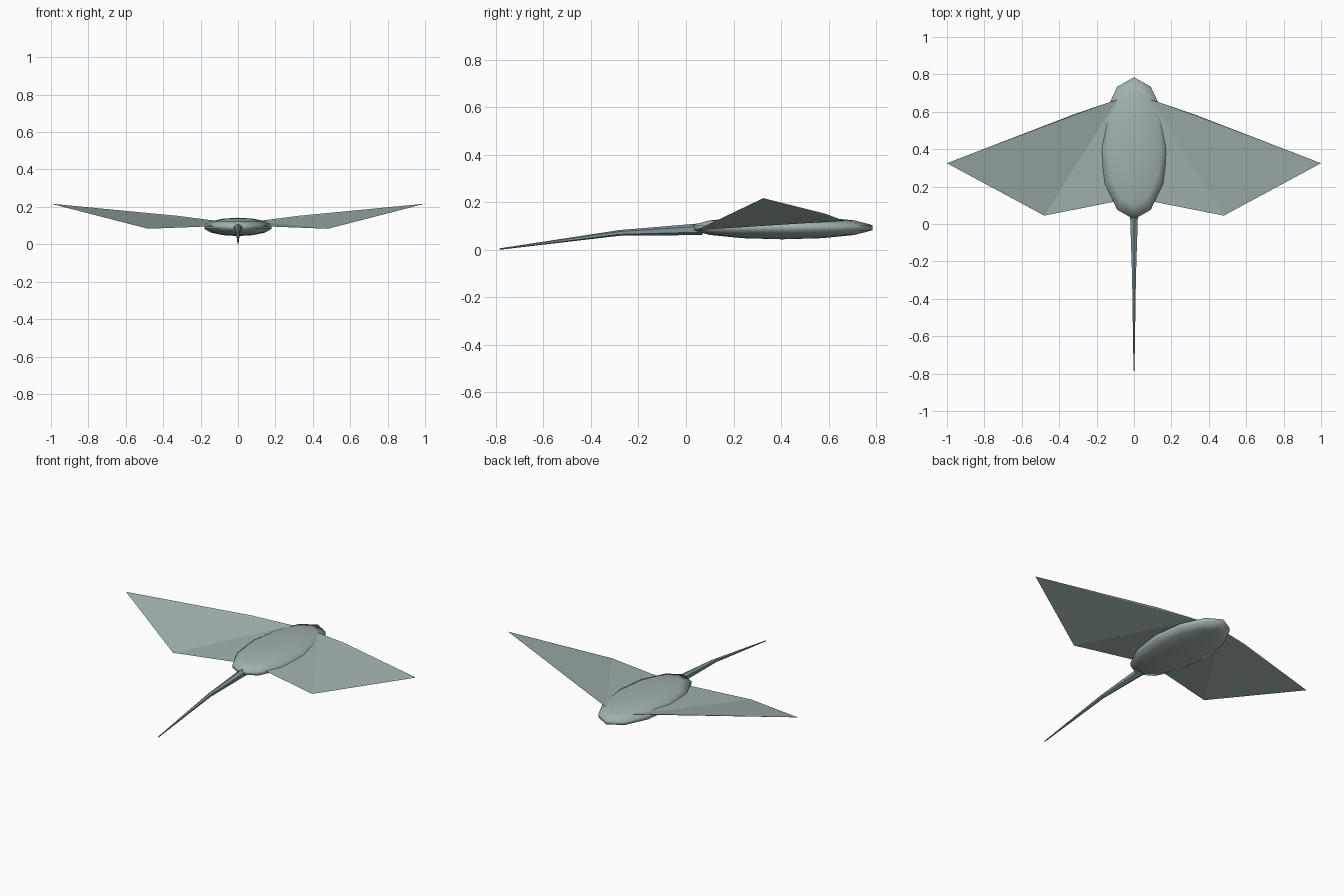
import bpy, bmesh, math
from mathutils import Matrix

if "Cube" in bpy.data.objects:
    bpy.data.objects.remove(bpy.data.objects["Cube"])


def material(name, color):
    m = bpy.data.materials.new(name)
    m.diffuse_color = (*color, 1)
    m.use_nodes = True
    m.node_tree.nodes["Principled BSDF"].inputs["Base Color"].default_value = m.diffuse_color
    return m


def add_object(name, bm, mat, smooth=False):
    mesh = bpy.data.meshes.new(name)
    for f in bm.faces:
        f.smooth = smooth
    bm.to_mesh(mesh)
    bm.free()
    mesh.materials.append(mat)
    ob = bpy.data.objects.new(name, mesh)
    bpy.context.collection.objects.link(ob)
    return ob


skin = material("skin", (0.36, 0.44, 0.44))
tail_skin = material("tail_skin", (0.22, 0.31, 0.33))

# Body: flattened, low-poly sphere
bm = bmesh.new()
bmesh.ops.create_uvsphere(bm, u_segments=12, v_segments=7, radius=1)
bm.transform(Matrix.Translation((0, 0.405, 0.093)) @ Matrix.Diagonal((0.184, 0.39, 0.049, 1)))
add_object("body", bm, skin, smooth=True)

# Wings: thin folded sheet fanned from the front root, mirrored
root = (0.09, 0.665, 0.122)
rim = [(0.32, 0.587, 0.152), (1.0, 0.325, 0.217), (0.48, 0.045, 0.083), (0.09, 0.122, 0.098)]
bm = bmesh.new()
apex = bm.verts.new(root)
edge = [bm.verts.new(p) for p in rim]
for a, b in zip(edge, edge[1:]):
    bm.faces.new((apex, b, a))
wings = add_object("wings", bm, skin)
wings.modifiers.new("mirror", 'MIRROR')

# Tail: tapering six-sided loft along y (y, z, radius)
stations = [(0.07, 0.087, 0.025), (-0.28, 0.071, 0.012), (-0.785, 0.003, 0.003)]
bm = bmesh.new()
rings = []
for y, z, r in stations:
    rings.append([bm.verts.new((r * math.sin(i * math.pi / 3), y, z + r * math.cos(i * math.pi / 3)))
                  for i in range(6)])
for a, b in zip(rings, rings[1:]):
    for i in range(6):
        j = (i + 1) % 6
        bm.faces.new((a[i], a[j], b[j], b[i]))
bm.faces.new(rings[0])
bm.faces.new(rings[-1])
bmesh.ops.recalc_face_normals(bm, faces=bm.faces[:])
add_object("tail", bm, tail_skin)
